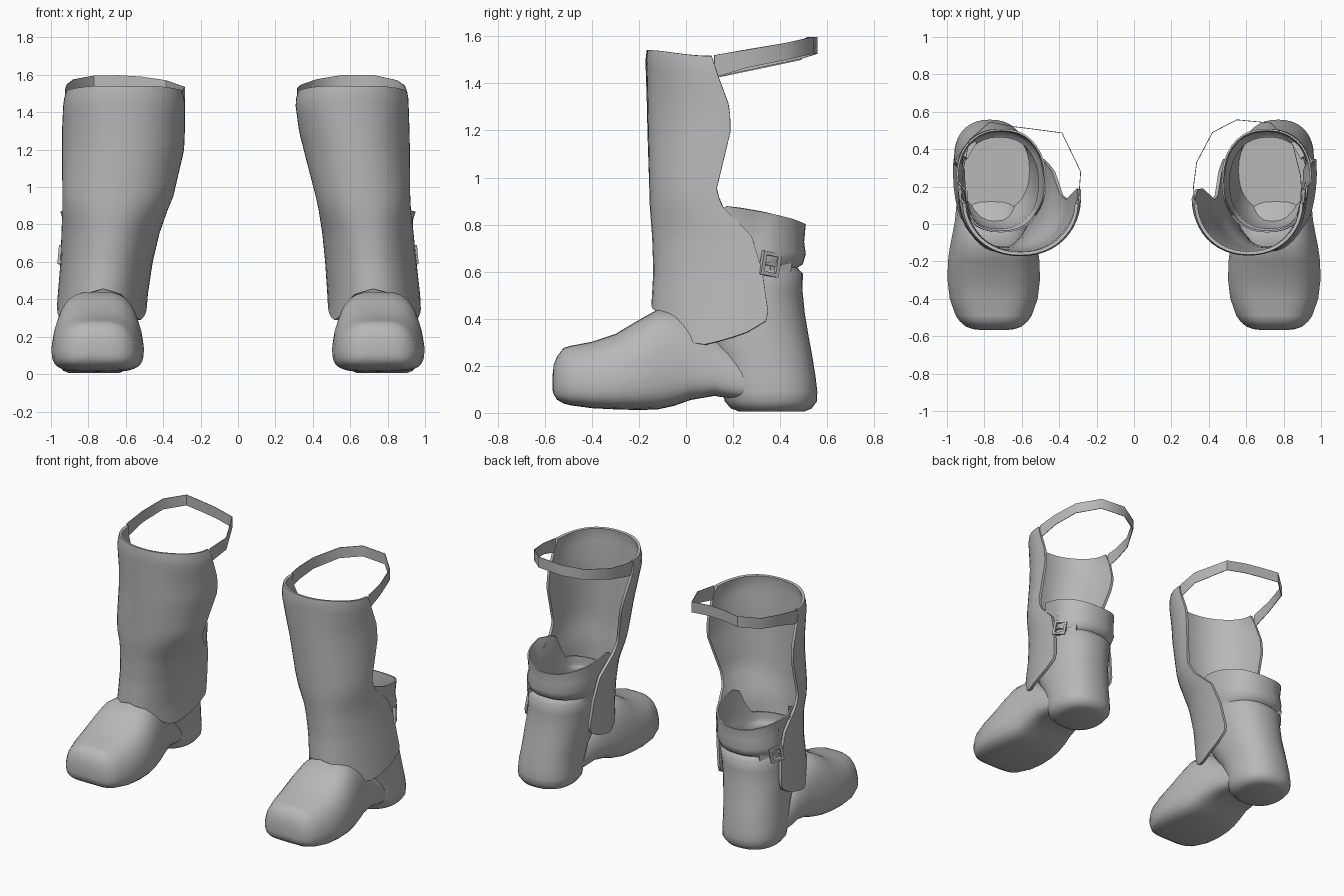
import bpy, bmesh, math
from mathutils import Vector, Matrix

if "Cube" in bpy.data.objects:
    bpy.data.objects.remove(bpy.data.objects["Cube"])

grey = bpy.data.materials.new("grey_leather")
grey.diffuse_color = (0.48, 0.48, 0.48, 1)
grey.use_nodes = True
grey.node_tree.nodes["Principled BSDF"].inputs["Base Color"].default_value = grey.diffuse_color


def finish(name, bm, thickness=0.0, angle=45, mirror=True):
    """Turn a bmesh into a smooth-shaded object, mirrored to the other boot if asked."""
    bmesh.ops.recalc_face_normals(bm, faces=bm.faces[:])
    me = bpy.data.meshes.new(name)
    bm.to_mesh(me)
    bm.free()
    ob = bpy.data.objects.new(name, me)
    bpy.context.collection.objects.link(ob)
    me.materials.append(grey)
    bpy.ops.object.select_all(action='DESELECT')
    ob.select_set(True)
    bpy.context.view_layer.objects.active = ob
    if thickness:
        s = ob.modifiers.new("thickness", 'SOLIDIFY')
        s.thickness = thickness
        s.offset = 0
        bpy.ops.object.modifier_apply(modifier=s.name)
    bpy.ops.object.shade_smooth_by_angle(angle=math.radians(angle))
    if mirror:
        ob.modifiers.new("pair", 'MIRROR').use_mirror_merge = False
    return ob


def loft(name, rings, closed=True, cap_start=False, cap_end=False, thickness=0.0, mirror=True):
    """Skin a list of point rows."""
    bm = bmesh.new()
    rows = [[bm.verts.new(p) for p in r] for r in rings]
    n = len(rows[0])
    for a, b in zip(rows, rows[1:]):
        for i in range(n if closed else n - 1):
            j = (i + 1) % n
            bm.faces.new((a[i], a[j], b[j], b[i]))
    if cap_start:
        bm.faces.new(rows[0])
    if cap_end:
        bm.faces.new(rows[-1])
    return finish(name, bm, thickness, 50, mirror)


def sample(table, t):
    """Linear lookup in a table keyed by its first column."""
    t = min(max(t, table[0][0]), table[-1][0])
    for a, b in zip(table, table[1:]):
        if t <= b[0]:
            f = (t - a[0]) / (b[0] - a[0])
            return [p + (q - p) * f for p, q in zip(a[1:], b[1:])]


def spow(v, e):
    return math.copysign(abs(v) ** e, v)


# Foot: y, sole height, top height, half width; the tail ends inside the heel
foot = [(-.568, .10, .15, .06), (-.562, .078, .205, .112), (-.548, .056, .24, .15),
        (-.52, .04, .276, .182), (-.49, .032, .285, .203), (-.40, .02, .302, .235),
        (-.30, .015, .335, .247), (-.20, .012, .395, .245), (-.12, .015, .44, .234),
        (-.05, .03, .44, .22), (.02, .055, .42, .205), (.12, .072, .34, .186),
        (.20, .06, .28, .178), (.30, .05, .24, .165), (.42, .05, .20, .14)]
rings = []
for y, zb, zt, hw in foot:
    ring = []
    xc = .75 + .02 * min(max(y / .2, 0), 1)
    zm = zb + (zt - zb) * .38
    for i in range(32):
        a = math.tau * i / 32
        c, s = math.cos(a), math.sin(a)
        if s < 0:
            c, s = spow(c, .4), spow(s, .65)
        else:
            c, s = spow(c, .6), spow(s, .75)
        ring.append((xc + hw * c * (1 - .12 * max(s, 0)), y,
                     zm + ((zt - zm) if s > 0 else (zm - zb)) * s))
    rings.append(ring)
loft("foot", rings, cap_start=True, cap_end=True)

# Shin guard: z, front y, rear edge y, inner x, outer x
guard_right = [(.28, -.14, .30, .492, .975), (.42, -.14, .35, .487, .965),
               (.60, -.13, .325, .475, .945), (.75, -.135, .28, .46, .93),
               (.88, -.145, .15, .44, .915), (.95, -.147, .13, .425, .912),
               (1.2, -.153, .19, .36, .91), (1.3, -.155, .185, .335, .908),
               (1.45, -.158, .13, .315, .903), (1.50, -.16, .115, .325, .90),
               (1.54, -.155, .10, .342, .885)]
guard_left = [(.28, -.14, .30, .50, .965), (.42, -.14, .35, .492, .955),
              (.60, -.13, .325, .465, .94), (.75, -.135, .28, .43, .935),
              (.88, -.145, .15, .385, .93), (.95, -.147, .13, .355, .93),
              (1.2, -.155, .19, .297, .932), (1.3, -.157, .185, .293, .932),
              (1.45, -.162, .13, .292, .925), (1.50, -.163, .115, .30, .915),
              (1.54, -.158, .10, .32, .895)]
bottom = [(0, .455), (.45, .42), (.75, .32), (1.0, .285), (1.25, .31),
          (1.45, .345), (1.571, .39)]


def guard_point(table, z, a):
    """Half-oval section of the guard at height z, angle a from the front."""
    yf, yb, x0, x1 = sample(table, z)
    x = (x0 + x1) / 2 + (x1 - x0) / 2 * spow(math.sin(a), .92)
    return x, yf + (yb - yf) * (1 - math.cos(a)), z


for side, table in (("right", guard_right), ("left", guard_left)):
    sx = 1 if side == "right" else -1
    rings = []
    for r in range(29):
        row = []
        for i in range(25):
            a = (i / 12 - 1) * math.pi / 2
            z0 = sample(bottom, abs(a))[0]
            z1 = 1.54 - .025 * math.sin(a) ** 4
            x, y, z = guard_point(table, z0 + (z1 - z0) * r / 28, a)
            row.append((sx * x, y, z))
        rings.append(row)
    loft(side + "_shin_guard", rings, closed=False, thickness=.018, mirror=False)


def inside_guard(x, y, z):
    """Keep the ankle shaft inside the guard where the two overlap."""
    if z < .3:
        return x
    yf, yb = sample(guard_right, z)[:2]
    if y >= yb + .03:
        return x
    a = math.acos(min(1, max(0, 1 - (y - yf) / (yb - yf))))
    lo = max(guard_point(t, z, -a)[0] for t in (guard_right, guard_left)) + .02
    hi = min(guard_point(t, z, a)[0] for t in (guard_right, guard_left)) - .02
    return min(max(x, lo), hi)


# Heel and open ankle shaft: z, front y, back y, half width, centre x
shaft = [(.010, .23, .50, .130, .77), (.022, .195, .53, .162, .77),
         (.05, .17, .551, .183, .77), (.09, .16, .553, .187, .77),
         (.15, .15, .546, .186, .768), (.25, .11, .53, .186, .76),
         (.33, .06, .515, .195, .75), (.42, .01, .50, .203, .74),
         (.52, -.02, .49, .212, .73), (.59, -.03, .492, .220, .725),
         (.622, -.03, .468, .213, .72), (.645, -.035, .492, .224, .72),
         (.70, -.04, .504, .236, .715), (.77, -.04, .497, .230, .71),
         (.875, -.04, .504, .236, .71)]
rim = [(-.1, .68), (.06, .69), (.12, .85), (.16, .88), (.25, .868), (.35, .85),
       (.45, .825), (.51, .80)]
rings = []
for k, (z, yf, yb, hw, xc) in enumerate(shaft):
    ring = []
    for i in range(36):
        a = math.tau * i / 36
        # soft leather folds towards the back
        w = 1 + (.015 * math.sin(5 * a + k * 1.7) * max(math.sin(a), 0) if z > .2 else 0)
        x = xc + hw * w * spow(math.cos(a), .88)
        y = (yf + yb) / 2 + (yb - yf) / 2 * spow(math.sin(a), .88)
        # the rim is low behind the shin and droops at the back
        top = sample(rim, y)[0]
        zz = z if z < .6 else .6 + (z - .6) * (top - .6) / .275
        ring.append((inside_guard(x, y, zz), y, zz))
    rings.append(ring)
loft("ankle_shaft", rings, cap_start=True, thickness=.01)

# Insole inside the ankle
loft("insole", [[(x * .98 + .015, y * .98 + .006, z + d) for x, y, z in rings[6]]
                for d in (0, .01)], cap_start=True, cap_end=True)

# Knee straps: x, y, centre z, half height
strap_right = [(.322, .12, 1.470, .048), (.318, .20, 1.485, .043), (.335, .33, 1.508, .038),
               (.42, .49, 1.540, .036), (.55, .557, 1.562, .036), (.73, .54, 1.562, .036),
               (.85, .42, 1.535, .036), (.89, .26, 1.505, .038), (.900, .12, 1.472, .048)]
strap_left = [(.297, .12, 1.470, .048), (.285, .28, 1.495, .040), (.385, .487, 1.535, .036),
              (.52, .505, 1.555, .036), (.64, .52, 1.562, .036), (.77, .545, 1.560, .036),
              (.88, .45, 1.540, .036), (.915, .28, 1.510, .038), (.924, .12, 1.472, .048)]
for side, sx, pts in (("right", 1, strap_right), ("left", -1, strap_left)):
    loft(side + "_knee_strap", [[(sx * x, y, z - h), (sx * x, y, z + h)] for x, y, z, h in pts],
         closed=False, thickness=.004, mirror=False)

# Buckle: four bars around a pin, with a short strap tab running back
bm = bmesh.new()
place = (Matrix.Translation((.92, .352, .632)) @ Matrix.Rotation(math.radians(30), 4, 'Z')
         @ Matrix.Rotation(math.radians(-10), 4, 'X'))
bars = [((.012, 0, .043), (.022, .085, .016)), ((.012, 0, -.043), (.022, .085, .016)),
        ((.012, .036, 0), (.022, .016, .10)), ((.012, -.036, 0), (.022, .016, .10)),
        ((.004, 0, 0), (.016, .085, .012)), ((-.012, .06, 0), (.03, .10, .045))]
for c, s in bars:
    bmesh.ops.create_cube(bm, size=1, matrix=place @ Matrix.Translation(c)
                          @ Matrix.Diagonal(Vector((*s, 1))))
finish("buckle", bm, angle=30)
